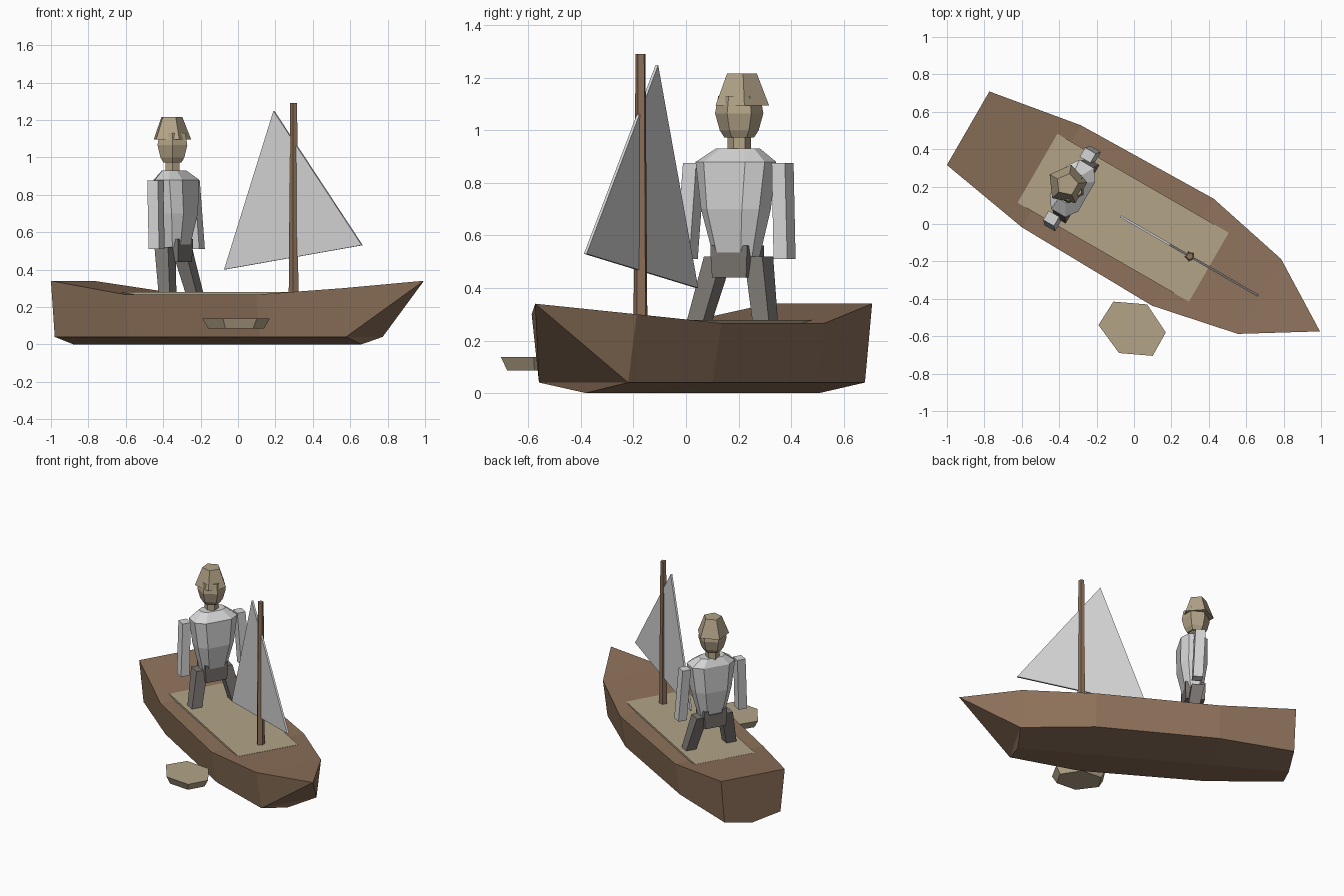
import bpy, bmesh, math
from mathutils import Matrix, Vector

if "Cube" in bpy.data.objects:
    bpy.data.objects.remove(bpy.data.objects["Cube"])

# Everything is built along the boat's length, then turned to its heading
HEADING = Matrix.Rotation(math.radians(-30), 4, 'Z')


def material(name, rgb):
    m = bpy.data.materials.new(name)
    lin = [((c / 255 + 0.055) / 1.055) ** 2.4 for c in rgb]
    m.diffuse_color = (*lin, 1)
    m.use_nodes = True
    m.node_tree.nodes["Principled BSDF"].inputs["Base Color"].default_value = m.diffuse_color
    return m


WOOD = material("brown_wood", (141, 113, 90))
SAND = material("pale_sand", (178, 163, 135))
CLOTH = material("light_cloth", (214, 214, 215))
TROUSER = material("grey_trouser", (124, 119, 115))


def finish(name, verts, faces, mat, turn=True):
    bm = bmesh.new()
    vs = [bm.verts.new(v) for v in verts]
    for f in faces:
        bm.faces.new([vs[i] for i in f])
    bmesh.ops.recalc_face_normals(bm, faces=bm.faces)
    if turn:
        bm.transform(HEADING)
    me = bpy.data.meshes.new(name)
    bm.to_mesh(me)
    bm.free()
    me.materials.append(mat)
    ob = bpy.data.objects.new(name, me)
    bpy.context.collection.objects.link(ob)
    return ob


def loft(name, rings, mat, turn=True):
    """Skin equal-length rings of points and cap both ends."""
    n = len(rings[0])
    verts = [p for r in rings for p in r]
    faces = [(k * n + i, k * n + (i + 1) % n, (k + 1) * n + (i + 1) % n, (k + 1) * n + i)
             for k in range(len(rings) - 1) for i in range(n)]
    faces += [tuple(range(n)), tuple(range(len(verts) - n, len(verts)))]
    return finish(name, verts, faces, mat, turn)


def ngon(n, u, v, z, r, spin=0.0):
    return [(u + r * math.cos(spin + math.tau * i / n),
             v + r * math.sin(spin + math.tau * i / n), z) for i in range(n)]


def rect(u, v, z, hu, hv):
    return [(u - hu, v - hv, z), (u + hu, v - hv, z), (u + hu, v + hv, z), (u - hu, v + hv, z)]


def octagon(u, z, hu, hv):
    a, b = hu * 0.5, hv * 0.6
    return [(u + x, y, z) for x, y in ((hu, -b), (hu, b), (a, hv), (-a, hv),
                                       (-hu, b), (-hu, -b), (-a, -hv), (a, -hv))]


# Hull: stations of deck u, deck half width, deck z, chine u, chine half width, keel u
stations = [(-1.024, 0.227, 0.34, -1.016, 0.20, -1.016),
            (-0.51, 0.315, 0.266, -0.51, 0.28, -0.51),
            (0.302, 0.33, 0.266, 0.302, 0.29, 0.302),
            (0.775, 0.231, 0.30, 0.78, 0.196, 0.762)]
verts, faces = [], []
for du, dw, dz, cu, cw, ku in stations:
    verts += [(du, -dw, dz), (cu, -cw, 0.04), (ku, 0, 0), (cu, cw, 0.04), (du, dw, dz)]
for k in range(3):
    for i in range(5):
        j = (i + 1) % 5
        faces.append((k * 5 + i, k * 5 + j, k * 5 + 5 + j, k * 5 + 5 + i))
faces.append((0, 1, 2, 3, 4))
# Pointed bow
verts.append((1.148, 0, 0.34))
faces += [(15, 16, 20), (16, 18, 20), (18, 19, 20), (19, 15, 20), (16, 17, 18)]
finish("hull", verts, faces, WOOD)

# Floor panel set on the deck
loft("deck_panel", [rect(-0.067, 0, z, 0.529, 0.213) for z in (0.255, 0.279)], SAND)

# Mast
loft("mast", [ngon(5, 0.345, 0, 0.25, 0.028), ngon(5, 0.345, 0, 1.29, 0.02)], WOOD)

# Triangular sail
loft("sail", [[(-0.083, v, 0.40), (0.222, v, 1.248), (0.767, v, 0.53)]
              for v in (-0.006, 0.006)], CLOTH)

# Floating slab beside the boat
outline = [(-0.19, -0.54), (-0.08, -0.69), (0.10, -0.705), (0.17, -0.58), (0.07, -0.43), (-0.11, -0.415)]
top = [(x, y, 0.138) for x, y in outline]
low = [(-0.01 + (x + 0.01) * 0.83, -0.56 + (y + 0.56) * 0.83, 0.085) for x, y in outline]
loft("floating_slab", [low, top], SAND, turn=False)

# Sailor: legs and arms mirrored across the boat's centreline
for side, s in (("right", -1), ("left", 1)):
    loft(side + "_leg", [rect(-0.350, s * 0.147, 0.262, 0.034, 0.036),
                         rect(-0.400, s * 0.088, 0.52, 0.042, 0.040)], TROUSER)
    loft(side + "_arm", [rect(-0.378, s * 0.215, 0.51, 0.032, 0.030),
                         rect(-0.398, s * 0.195, 0.875, 0.033, 0.029)], CLOTH)
    # Raised corners of the waistband
    loft(side + "_waist_corner", [rect(-0.39, s * 0.064, z, 0.066, 0.016)
                                  for z in (0.52, 0.562)], TROUSER)
loft("pelvis", [rect(-0.39, 0, 0.44, 0.062, 0.075),
                rect(-0.39, 0, 0.535, 0.066, 0.08)], TROUSER)

# Torso with chamfered chest
loft("torso", [octagon(-0.385, 0.52, 0.058, 0.085),
               octagon(-0.380, 0.70, 0.088, 0.128),
               octagon(-0.380, 0.88, 0.088, 0.152),
               octagon(-0.395, 0.93, 0.045, 0.085)], CLOTH)

# Neck, head and hat
loft("neck", [ngon(6, -0.405, 0, z, 0.044) for z in (0.92, 0.985)], SAND)
loft("head", [ngon(6, -0.405, 0, 0.972, 0.056), ngon(6, -0.405, 0, 1.0, 0.074),
              ngon(6, -0.405, 0, 1.065, 0.092), ngon(6, -0.405, 0, 1.13, 0.08)], SAND)
loft("hat", [ngon(5, -0.415, 0.004, 1.094, 0.108, math.pi),
             ngon(5, -0.415, 0.004, 1.216, 0.060, math.pi)], SAND)
